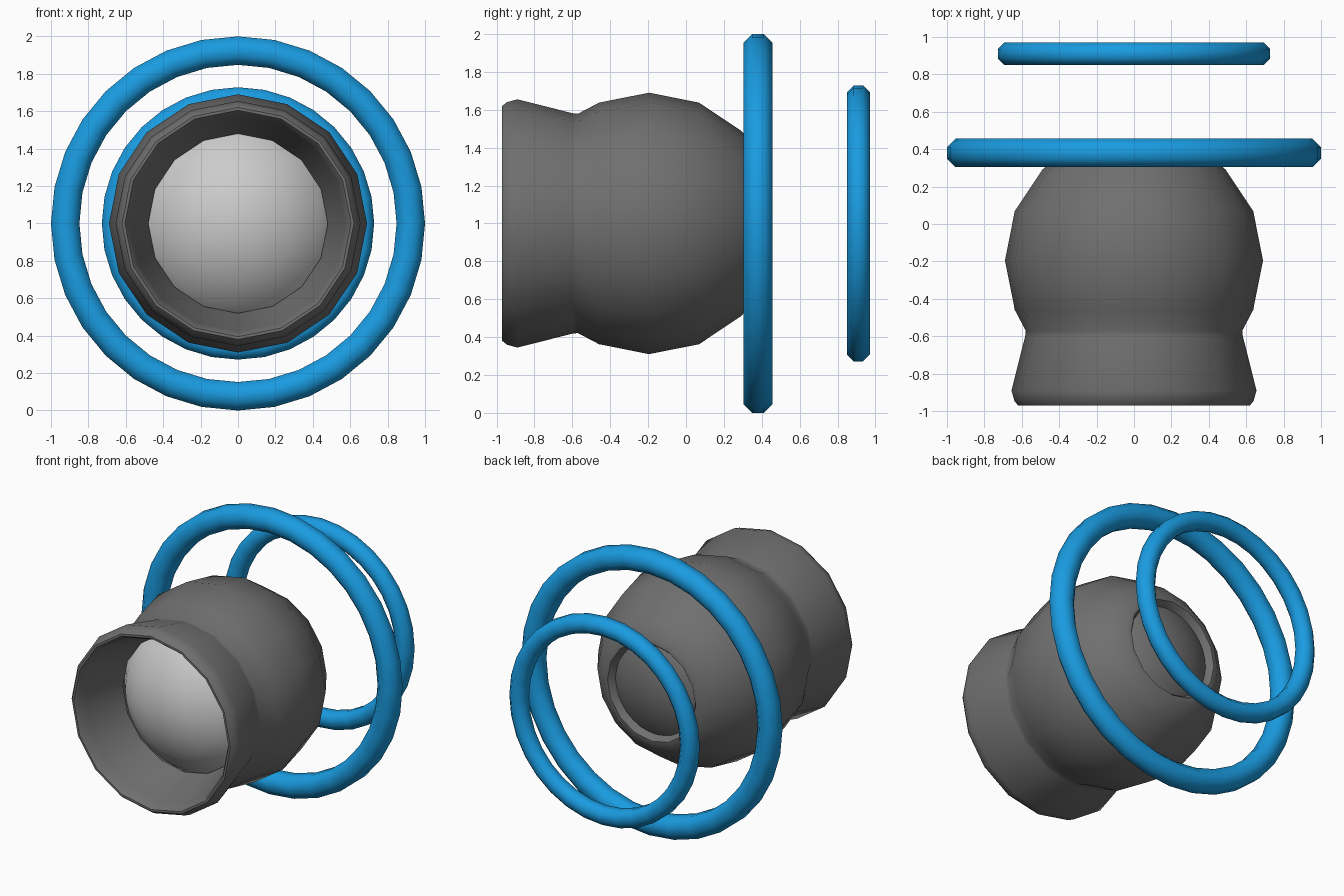
import bpy, bmesh, math

if "Cube" in bpy.data.objects:
    bpy.data.objects.remove(bpy.data.objects["Cube"])


def material(name, rgb):
    m = bpy.data.materials.new(name)
    m.diffuse_color = (*rgb, 1)
    m.use_nodes = True
    m.node_tree.nodes["Principled BSDF"].inputs["Base Color"].default_value = m.diffuse_color
    return m


def finish(obj, mat, angle):
    if mat:
        obj.data.materials.append(mat)
    bpy.ops.object.select_all(action='DESELECT')
    obj.select_set(True)
    bpy.context.view_layer.objects.active = obj
    bpy.ops.object.shade_smooth_by_angle(angle=math.radians(angle))


def lathe(name, profile, sides, mat=None, angle=40):
    """Spin (y, radius) points round the long axis at z = 1."""
    bm = bmesh.new()
    loops = []
    for y, r in profile:
        n = 1 if r == 0 else sides
        loops.append([bm.verts.new((r * math.sin(2 * math.pi * i / sides), y,
                                    1 + r * math.cos(2 * math.pi * i / sides)))
                      for i in range(n)])
    for a, b in zip(loops, loops[1:]):
        for i in range(sides):
            j = (i + 1) % sides
            quad = [a[i % len(a)], a[j % len(a)], b[j % len(b)], b[i % len(b)]]
            bm.faces.new(list(dict.fromkeys(quad)))
    bmesh.ops.recalc_face_normals(bm, faces=bm.faces)
    # open surfaces: the widest face must point away from the axis
    widest = max(bm.faces, key=lambda f: math.hypot(f.calc_center_median().x,
                                                    f.calc_center_median().z - 1))
    c = widest.calc_center_median()
    if widest.normal.x * c.x + widest.normal.z * (c.z - 1) < 0:
        bmesh.ops.reverse_faces(bm, faces=bm.faces)
    mesh = bpy.data.meshes.new(name)
    bm.to_mesh(mesh)
    bm.free()
    obj = bpy.data.objects.new(name, mesh)
    bpy.context.collection.objects.link(obj)
    finish(obj, mat, angle)
    return obj


def ball_point(radius, degrees):
    a = math.radians(degrees)
    return (-0.195 + radius * math.sin(a), max(0, round(radius * math.cos(a), 5)))


def ring(name, y, major, minor, sides):
    bpy.ops.mesh.primitive_torus_add(major_radius=major, minor_radius=minor,
                                     major_segments=sides, minor_segments=8,
                                     location=(0, y, 1),
                                     rotation=(math.pi / 2, 0, 0))
    obj = bpy.context.object
    obj.name = name
    # turn the octagonal tube so a flat side faces outward
    for v in obj.data.vertices:
        a = math.atan2(v.co.y, v.co.x)
        r = math.hypot(v.co.x, v.co.y) - major
        t = math.atan2(v.co.z, r) + math.pi / 8
        k = minor / math.cos(math.pi / 8)
        v.co = ((major + k * math.cos(t)) * math.cos(a),
                (major + k * math.cos(t)) * math.sin(a), k * math.sin(t))
    finish(obj, blue, 50)


blue = material("blue", (0.01, 0.33, 0.75))
dark = material("dark_grey", (0.16, 0.16, 0.16))
light = material("light_grey", (0.6, 0.6, 0.6))

# round shell with flared front nozzle and recessed back opening
shell = [(-0.60, 0.48), (-0.89, 0.575), (-0.95, 0.59), (-0.97, 0.605),
         (-0.97, 0.62), (-0.945, 0.64), (-0.89, 0.655), (-0.60, 0.582)]
shell += [ball_point(0.69, d) for d in (-33, -22.5, 0, 22.5, 45, 56.5)]
shell += [(0.385, 0.345), (0.36, 0.325), (0.30, 0.30)]
lathe("shell", shell, 16, dark)

# inner ball, pale at the front and dark at the back
lathe("front_ball_half", [ball_point(0.62, -90 + 15 * i) for i in range(7)], 32, light)
lathe("back_ball_half", [ball_point(0.62, 15 * i) for i in range(7)], 32, dark)

# rings floating behind the shell
ring("large_ring", 0.38, 0.924, 0.076, 32)
ring("small_ring", 0.91, 0.668, 0.06, 32)
